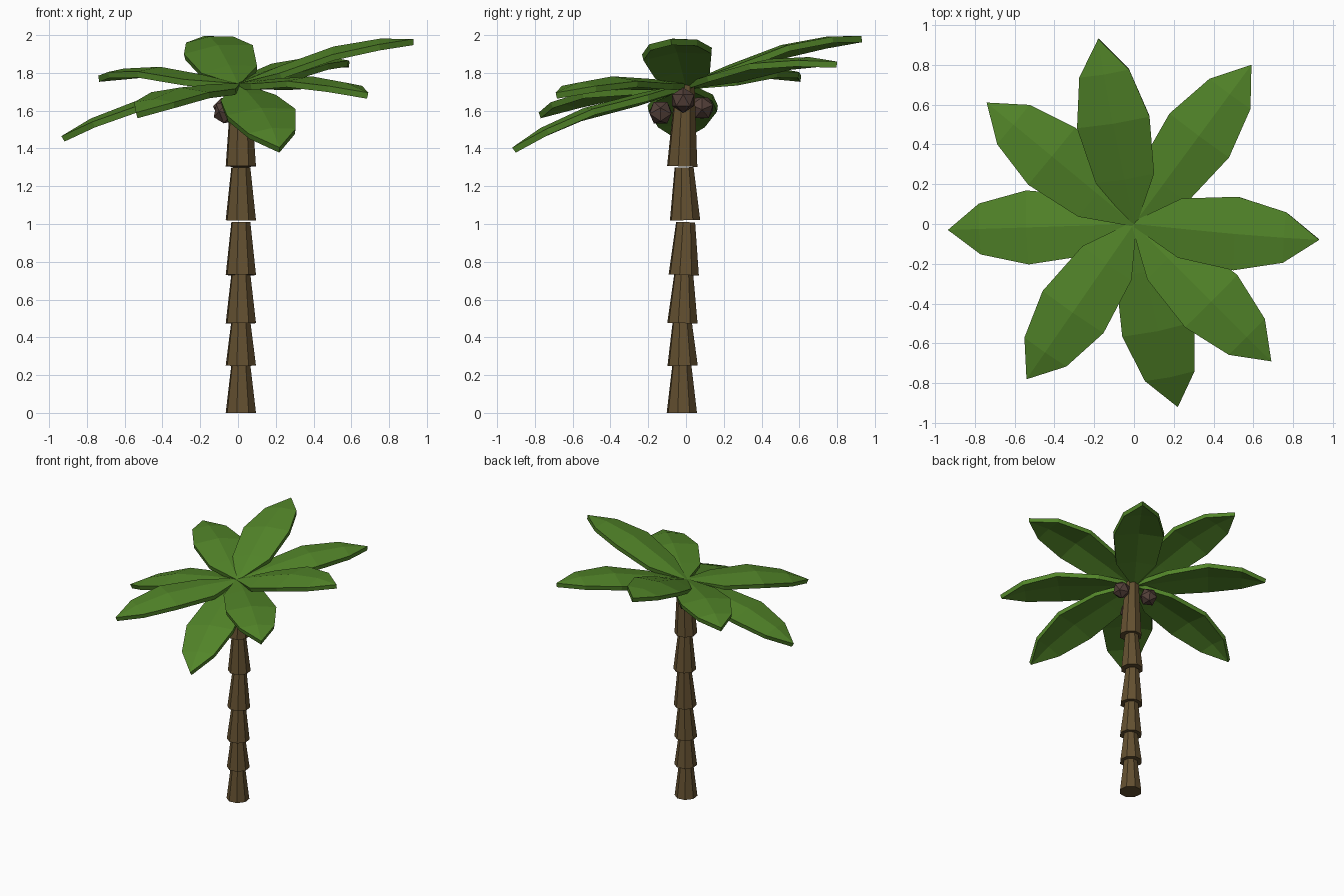
import bpy, bmesh
from math import radians, sin, cos
from mathutils import Vector, Matrix

if "Cube" in bpy.data.objects:
    bpy.data.objects.remove(bpy.data.objects["Cube"])


def material(name, rgb):
    m = bpy.data.materials.new(name)
    m.diffuse_color = (*rgb, 1)
    m.use_nodes = True
    m.node_tree.nodes["Principled BSDF"].inputs["Base Color"].default_value = m.diffuse_color
    return m


BARK = material("bark", (0.125, 0.08, 0.03))
LEAF = material("leaf_green", (0.085, 0.235, 0.022))
NUT = material("nut_brown", (0.085, 0.05, 0.04))


def add_object(name, bm, mat):
    me = bpy.data.meshes.new(name)
    bm.to_mesh(me)
    bm.free()
    me.materials.append(mat)
    ob = bpy.data.objects.new(name, me)
    bpy.context.collection.objects.link(ob)
    return ob


# Trunk: stacked tapering eight-sided segments (bottom centre y, z; top centre y, z)
SEGMENTS = [(-0.024, 0.0, -0.02, 0.255), (-0.018, 0.25, -0.02, 0.485),
            (-0.019, 0.475, -0.012, 0.735), (-0.012, 0.73, -0.002, 1.01),
            (-0.005, 1.02, -0.01, 1.30), (-0.02, 1.305, -0.005, 1.735)]
for i, (y0, z0, y1, z1) in enumerate(SEGMENTS):
    a, b = Vector((0.015, y0, z0)), Vector((0.015, y1, z1))
    bm = bmesh.new()
    bmesh.ops.create_cone(bm, cap_ends=True, segments=8, radius1=0.083,
                          radius2=0.052, depth=(b - a).length)
    tilt = (b - a).to_track_quat('Z', 'Y').to_matrix().to_4x4() if i else Matrix()
    spin = Matrix.Rotation(radians(30), 4, 'Z')
    bm.transform(Matrix.Translation((a + b) / 2) @ tilt @ spin)
    add_object(f"trunk_segment_{i + 1}", bm, BARK)

# Fronds: arched, ridged leaf blades (tip position, roll raising the left edge)
FRONDS = [((0.93, -0.08, 1.98), 0.1), ((0.59, 0.80, 1.86), 0),
          ((-0.18, 0.93, 1.995), -0.13), ((-0.74, 0.61, 1.785), 0),
          ((-0.935, -0.03, 1.465), 0), ((-0.54, -0.78, 1.59), 0),
          ((0.22, -0.92, 1.405), 0.1), ((0.69, -0.69, 1.695), 0)]
# Fraction of length, half width, arch height, edge drop
STATIONS = [(0.0, 0.015, 0.0, 0.0), (0.25, 0.15, 0.035, 0.025),
            (0.56, 0.186, 0.065, 0.025), (0.82, 0.128, 0.045, 0.018)]
BASE = Vector((0, 0, 1.745))
for i, (tip, roll) in enumerate(FRONDS):
    tip = Vector(tip)
    along = tip - BASE
    left = Vector((0, 0, 1)).cross(along).normalized()
    up = along.normalized().cross(left)
    left, up = left * cos(roll) + up * sin(roll), up * cos(roll) - left * sin(roll)
    bm = bmesh.new()
    rows = []
    for t, w, arch, drop in STATIONS:
        mid = BASE + along * t + up * arch
        rows.append([bm.verts.new(mid + left * w * s - up * drop * abs(s))
                     for s in (1, 0, -1)])
    for r0, r1 in zip(rows, rows[1:]):
        for k in (0, 1):
            bm.faces.new((r0[k], r0[k + 1], r1[k + 1], r1[k]))
    end = bm.verts.new(tip)
    for k in (0, 1):
        bm.faces.new((rows[-1][k], rows[-1][k + 1], end))
    frond = add_object(f"frond_{i + 1}", bm, LEAF)
    solid = frond.modifiers.new("thickness", 'SOLIDIFY')
    solid.thickness = 0.033
    solid.offset = -1

# Coconuts hanging around the trunk top
for i, p in enumerate([(0.105, -0.015, 1.655), (-0.065, 0.085, 1.615), (-0.065, -0.135, 1.59)]):
    bm = bmesh.new()
    bmesh.ops.create_icosphere(bm, subdivisions=1, radius=0.068)
    bm.transform(Matrix.Translation(p) @ Matrix.Rotation(0.6 * i, 4, 'Y'))
    add_object(f"coconut_{i + 1}", bm, NUT)
